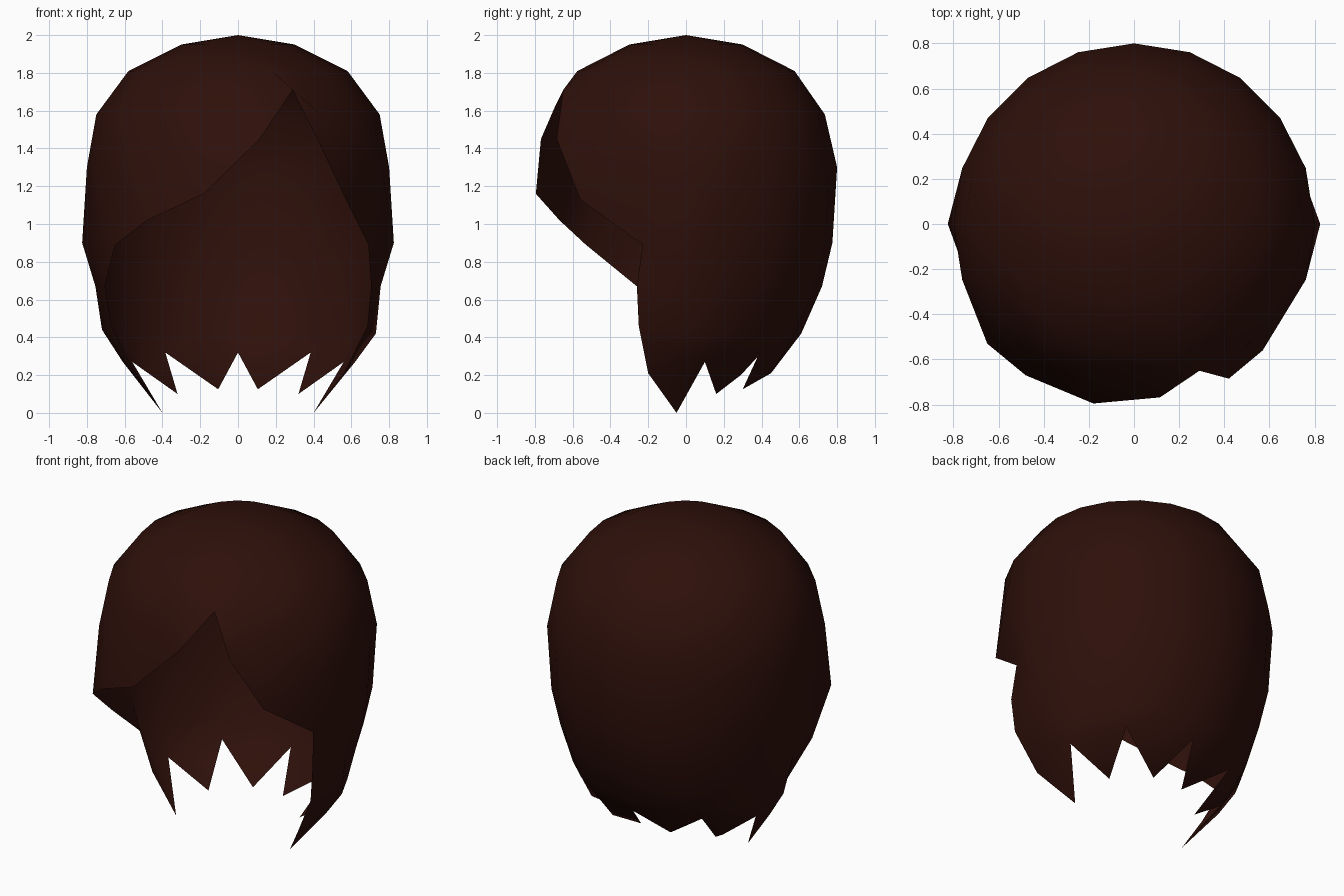
import bpy, bmesh, math

if "Cube" in bpy.data.objects:
    bpy.data.objects.remove(bpy.data.objects["Cube"])

N = 20  # columns around the head; column 0 faces front, column 5 is the right side

# Rings from crown down: half width, half depth, height, half width of the flared side column
RINGS = [(0.30, 0.30, 1.95, 0.30), (0.58, 0.575, 1.81, 0.58), (0.75, 0.735, 1.58, 0.75),
         (0.80, 0.80, 1.30, 0.80), (0.775, 0.775, 0.90, 0.825), (0.725, 0.72, 0.67, 0.755),
         (0.67, 0.61, 0.42, 0.73)]

# Fringe: column -> ring where it ends and the end point (off-centre parting)
FRINGE = {-3: (4, (-0.65, -0.53, 0.89)), -2: (3, (-0.48, -0.67, 1.02)),
          -1: (3, (-0.18, -0.795, 1.16)), 0: (3, (0.115, -0.768, 1.45)),
          1: (2, (0.29, -0.65, 1.71)), 2: (3, (0.42, -0.685, 1.45)),
          3: (3, (0.57, -0.56, 1.13))}

# Lowest ring (columns 4 to 10) and the lock tips, right half only
HEM = [(0.56, -0.20, 0.21), (0.62, 0.0, 0.27), (0.56, 0.10, 0.27), (0.46, 0.29, 0.20),
       (0.385, 0.39, 0.32), (0.20, 0.45, 0.21), (0.0, 0.53, 0.32)]
TIPS = [(0.40, -0.05, 0.0), (0.32, 0.16, 0.10), (0.105, 0.30, 0.125)]


def mirrored(p, side):
    return (p[0] * side, p[1], p[2])


def column_points(c):
    a = 2 * math.pi * c / N
    flare = abs(c) == 5
    pts = [((f if flare else w) * math.sin(a), -d * math.cos(a), z) for w, d, z, f in RINGS]
    if c in FRINGE:
        end, p = FRINGE[c]
        pts = pts[:end] + [p]
        if c == 0:
            pts[2] = (0.03, -0.69, 1.63)
        return pts
    side = 1 if c > 0 else -1
    pts.append(mirrored(HEM[abs(c) - 4], side))
    # Front edges of the side locks; the left lock is the narrower one
    if c == 4:
        pts[4:7] = [(0.69, -0.23, 0.89), (0.705, -0.26, 0.67), (0.685, -0.25, 0.46)]
    elif c == -4:
        pts[5:8] = [(-0.705, -0.26, 0.67), (-0.67, -0.03, 0.46), (-0.56, -0.06, 0.24)]
    elif c == -5:
        pts[6:8] = [(-0.72, 0.05, 0.44), (-0.61, 0.03, 0.27)]
    return pts


bm = bmesh.new()
crown = bm.verts.new((0, 0, 2))
cols = {c: [bm.verts.new(p) for p in column_points(c)] for c in range(-9, 11)}
cols[-10] = cols[10]

# Shell between neighbouring columns, closing with a triangle where one ends early
for c in range(-10, 10):
    a, b = cols[c], cols[c + 1]
    bm.faces.new((crown, a[0], b[0]))
    shared = min(len(a), len(b))
    for r in range(shared - 1):
        bm.faces.new((a[r], a[r + 1], b[r + 1], b[r]))
    if len(a) > shared:
        bm.faces.new((a[shared - 1], a[shared], b[shared - 1]))
    elif len(b) > shared:
        bm.faces.new((a[shared - 1], b[shared], b[shared - 1]))

# Pointed locks curling inward below the hem
for side in (1, -1):
    for k, p in enumerate(TIPS):
        tip = bm.verts.new(mirrored(p, side))
        for c in (4 + 2 * k, 5 + 2 * k):
            tri = (cols[side * c][-1], tip, cols[side * (c + 1)][-1])
            bm.faces.new(tri if side > 0 else tri[::-1])

bmesh.ops.recalc_face_normals(bm, faces=bm.faces[:])
top = max(bm.faces, key=lambda f: f.calc_center_median().z)
if top.normal.z < 0:
    bmesh.ops.reverse_faces(bm, faces=bm.faces[:])
for f in bm.faces:
    f.smooth = True

mesh = bpy.data.meshes.new("hair")
bm.to_mesh(mesh)
bm.free()
hair = bpy.data.objects.new("hair", mesh)
bpy.context.collection.objects.link(hair)

# Dark brown hair colour
mat = bpy.data.materials.new("dark_brown")
mat.diffuse_color = (0.027, 0.005, 0.003, 1)
mat.use_nodes = True
mat.node_tree.nodes["Principled BSDF"].inputs["Base Color"].default_value = mat.diffuse_color
mesh.materials.append(mat)
